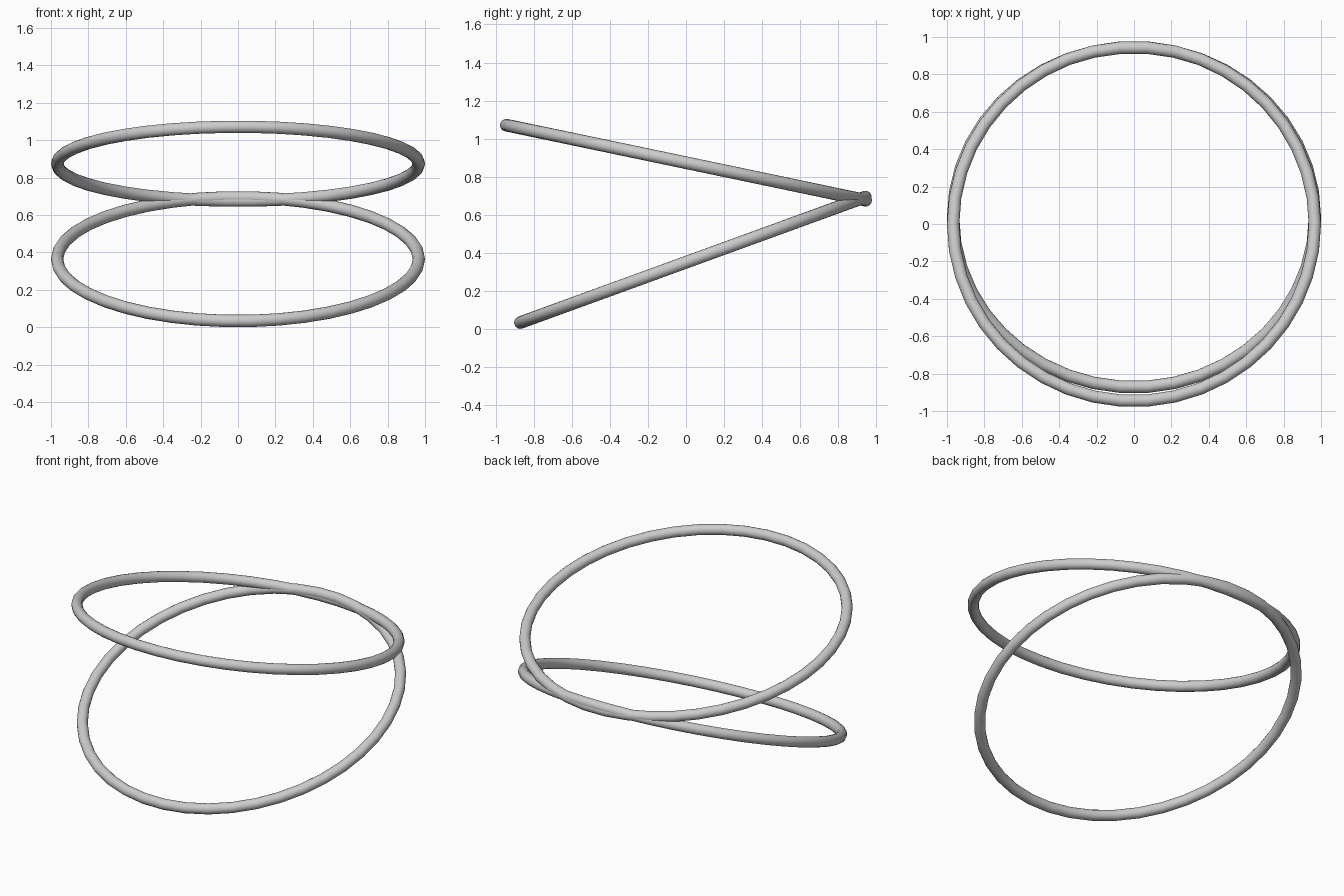
import bpy
from math import radians

cube = bpy.data.objects.get("Cube")
if cube:
    bpy.data.objects.remove(cube, do_unlink=True)

# Plain light grey metal
grey = bpy.data.materials.new("light_grey")
grey.use_nodes = True
colour = (0.6, 0.6, 0.6, 1)
grey.diffuse_color = colour
grey.node_tree.nodes["Principled BSDF"].inputs["Base Color"].default_value = colour

TUBE = 0.033
RADIUS = 1 - TUBE


def ring(name, y, z, tilt):
    """Thin hoop tilted about the x axis."""
    bpy.ops.mesh.primitive_torus_add(
        major_radius=RADIUS, minor_radius=TUBE,
        major_segments=42, minor_segments=16,
        location=(0, y, z), rotation=(radians(tilt), 0, 0))
    hoop = bpy.context.object
    hoop.name = name
    hoop.data.materials.append(grey)
    bpy.ops.object.shade_smooth_by_angle(angle=radians(40))


# Two hoops that meet at the back and open towards the front
ring("upper_ring", 0, 0.874, -11.8)
ring("lower_ring", 0.036, 0.364, 20)
